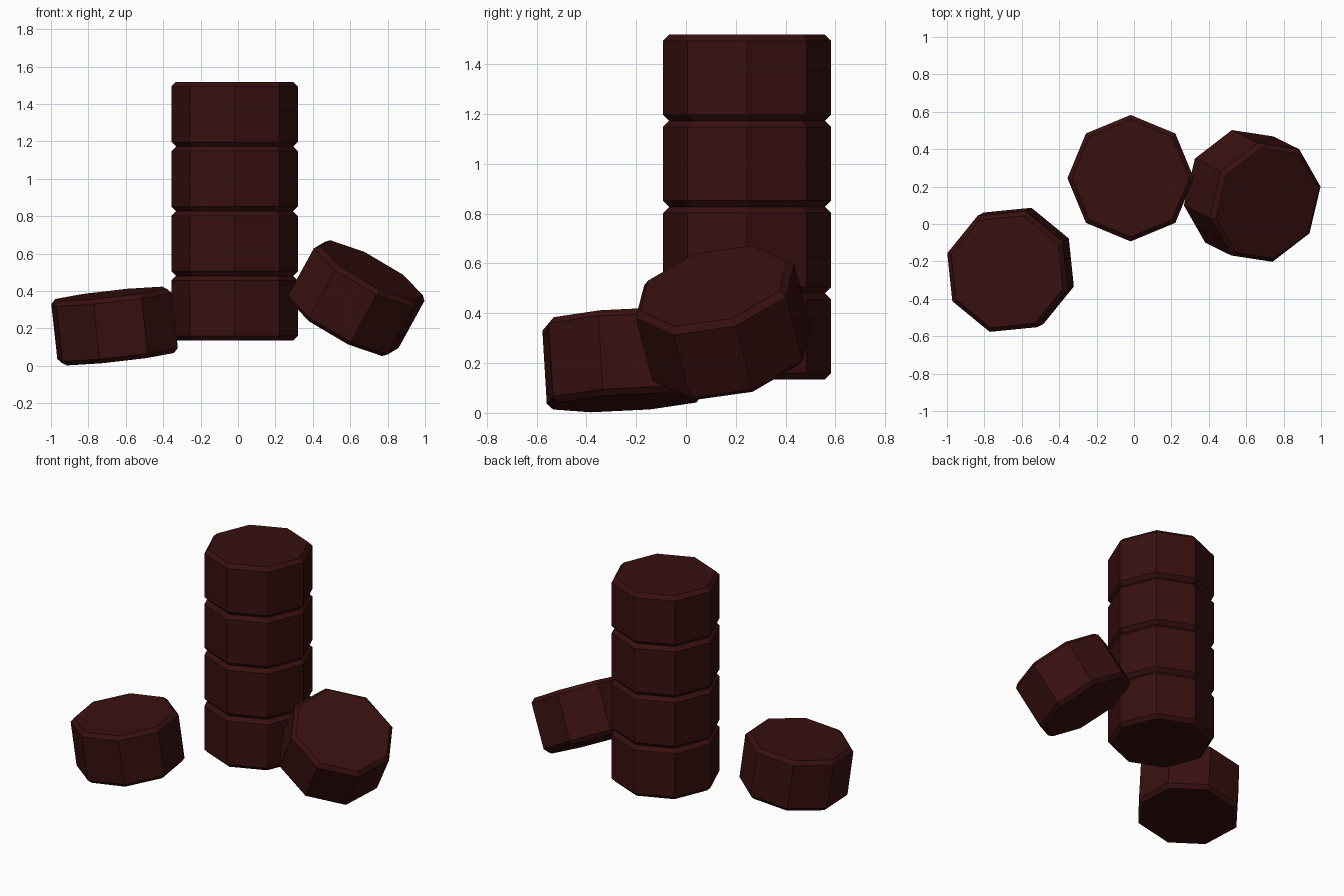
import bpy, bmesh
from math import sin, cos, radians, tau
from mathutils import Vector, Matrix

if "Cube" in bpy.data.objects:
    bpy.data.objects.remove(bpy.data.objects["Cube"])

RADIUS, HEIGHT, CHAMFER, SIDES = 0.338, 0.346, 0.025, 8

mat = bpy.data.materials.new("dark_red")
mat.diffuse_color = (0.04, 0.005, 0.005, 1)
mat.use_nodes = True
mat.node_tree.nodes["Principled BSDF"].inputs["Base Color"].default_value = mat.diffuse_color


def drum(name, centre, axis=(0, 0, 1), corner=(1, 0, 0)):
    """Chamfered octagonal drum; 'corner' is the direction of one vertex."""
    w = Vector(axis).normalized()
    u = Vector(corner)
    u = (u - w * u.dot(w)).normalized()
    v = w.cross(u)
    h = HEIGHT / 2
    profile = [(RADIUS - CHAMFER, -h), (RADIUS, CHAMFER - h),
               (RADIUS, h - CHAMFER), (RADIUS - CHAMFER, h)]
    bm = bmesh.new()
    rings = [[bm.verts.new((r * cos(tau * i / SIDES), r * sin(tau * i / SIDES), z))
              for i in range(SIDES)] for r, z in profile]
    for a, b in zip(rings, rings[1:]):
        for i in range(SIDES):
            j = (i + 1) % SIDES
            bm.faces.new((a[i], a[j], b[j], b[i]))
    bm.faces.new(rings[0][::-1])
    bm.faces.new(rings[-1])
    mesh = bpy.data.meshes.new(name)
    bm.to_mesh(mesh)
    bm.free()
    mesh.materials.append(mat)
    ob = bpy.data.objects.new(name, mesh)
    ob.matrix_world = Matrix.Translation(centre) @ Matrix((u, v, w)).transposed().to_4x4()
    bpy.context.collection.objects.link(ob)
    return ob


# upright stack of four
for k in range(4):
    drum(f"stacked_drum_{k + 1}", (-0.018, 0.245, 0.135 + HEIGHT * (k + 0.5)))

# slightly tilted drum on the left
drum("left_drum", (-0.66, -0.245, 0.213), (-0.11, -0.06, 1),
     (cos(radians(28.3)), sin(radians(28.3)), 0))

# drum leaning on the stack at the right
drum("leaning_drum", (0.632, 0.15, 0.362), (0.55, -0.27, 1), (0.30, 0.085, -0.142))
